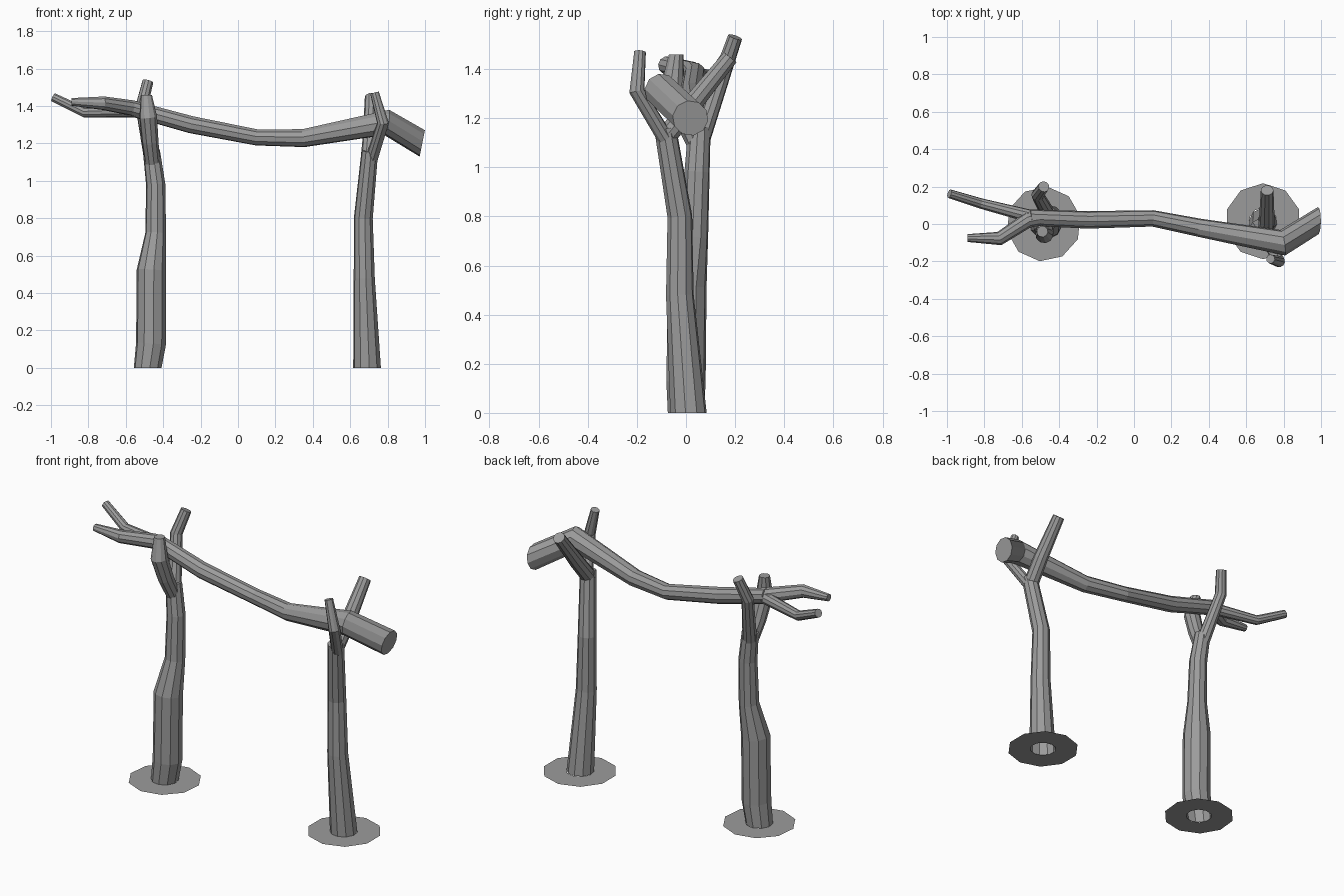
import bpy, bmesh, math
from mathutils import Vector

cube = bpy.data.objects.get("Cube")
if cube:
    bpy.data.objects.remove(cube)

SIDES = 10
UP = Vector((0, 0, 1))

grey = bpy.data.materials.new("weathered_grey")
grey.use_nodes = True
colour = (0.33, 0.33, 0.33, 1)
grey.diffuse_color = colour
grey.node_tree.nodes["Principled BSDF"].inputs["Base Color"].default_value = colour


def finish(bm, name):
    mesh = bpy.data.meshes.new(name)
    bm.to_mesh(mesh)
    bm.free()
    mesh.materials.append(grey)
    obj = bpy.data.objects.new(name, mesh)
    bpy.context.collection.objects.link(obj)
    return obj


def limb(name, path, start=None, end=None, open_start=False):
    """Tapered, faceted tube through (x, y, z, radius) points."""
    bm = bmesh.new()
    pts = [Vector(p[:3]) for p in path]
    dirs = [(b - a).normalized() for a, b in zip(pts, pts[1:])]
    tangents = [dirs[0]] + [(a + b).normalized() for a, b in zip(dirs, dirs[1:])] + [dirs[-1]]
    if start:
        tangents[0] = Vector(start).normalized()
    if end:
        tangents[-1] = Vector(end).normalized()
    side = tangents[0].orthogonal().normalized()
    rings = []
    for p, t, spec in zip(pts, tangents, path):
        side = (side - t * side.dot(t)).normalized()
        other = t.cross(side)
        ring = []
        for i in range(SIDES):
            a = math.tau * (i + 0.5) / SIDES
            ring.append(bm.verts.new(p + spec[3] * (side * math.cos(a) + other * math.sin(a))))
        rings.append(ring)
    for low, high in zip(rings, rings[1:]):
        for i in range(SIDES):
            j = (i + 1) % SIDES
            bm.faces.new((low[i], low[j], high[j], high[i]))
    if not open_start:
        bm.faces.new(rings[0][::-1])
    bm.faces.new(rings[-1])
    return finish(bm, name)


def ground_ring(name, x, y, inner, outer, turn):
    """Flat ten-sided ring around the foot of a post."""
    bm = bmesh.new()
    loops = []
    for r in (inner, outer):
        loops.append([bm.verts.new((x + r * math.cos(a), y + r * math.sin(a), 0))
                      for a in (turn + math.tau * i / SIDES for i in range(SIDES))])
    a, b = loops
    for i in range(SIDES):
        j = (i + 1) % SIDES
        bm.faces.new((a[i], b[i], b[j], a[j]))
    return finish(bm, name)


# Right post with its forked top
limb("right_post", [(-0.483, 0, 0, 0.075), (-0.465, 0, 0.13, 0.081), (-0.463, 0.005, 0.52, 0.08),
                    (-0.44, 0.035, 0.72, 0.056), (-0.44, 0.045, 0.98, 0.052),
                    (-0.463, 0.055, 1.16, 0.046)], start=UP, open_start=True)
limb("right_post_front_fork", [(-0.455, 0.05, 1.08, 0.04), (-0.47, -0.01, 1.21, 0.045),
                               (-0.48, -0.055, 1.34, 0.048), (-0.49, -0.04, 1.46, 0.03)], end=UP)
limb("right_post_back_fork", [(-0.46, 0.055, 1.1, 0.04), (-0.515, 0.155, 1.4, 0.034),
                              (-0.482, 0.2, 1.53, 0.03)])

# Left post with its forked top
limb("left_post", [(0.69, 0.01, 0, 0.075), (0.675, -0.025, 0.48, 0.057), (0.67, -0.025, 0.8, 0.051),
                   (0.705, -0.085, 1.16, 0.045)], start=UP, open_start=True)
limb("left_post_front_fork", [(0.715, -0.085, 1.12, 0.033), (0.775, -0.2, 1.31, 0.032),
                              (0.73, -0.187, 1.47, 0.024)])
limb("left_post_back_fork", [(0.7, -0.085, 1.12, 0.044), (0.71, 0.02, 1.25, 0.042),
                             (0.712, 0.18, 1.448, 0.034)])

# Sagging cross beam, thick end on the left
limb("cross_beam", [(0.985, 0.018, 1.2, 0.073), (0.795, -0.1, 1.312, 0.07), (0.35, -0.02, 1.228, 0.049),
                    (0.1, 0.03, 1.232, 0.044), (-0.25, 0.022, 1.3, 0.047),
                    (-0.56, 0.035, 1.385, 0.044)], start=(-1, 0, 0.2))
limb("beam_front_twig", [(-0.5, 0.033, 1.37, 0.042), (-0.57, 0.02, 1.39, 0.042), (-0.72, -0.078, 1.415, 0.037),
                         (-0.89, -0.075, 1.422, 0.021)])
limb("beam_back_twig", [(-0.53, 0.035, 1.375, 0.036), (-0.82, 0.11, 1.366, 0.028),
                        (-0.987, 0.162, 1.446, 0.024)])

# Flat rings at the feet
ground_ring("right_foot_ring", -0.483, 0, 0.073, 0.2, math.radians(12))
ground_ring("left_foot_ring", 0.69, 0.015, 0.073, 0.203, math.radians(18))
